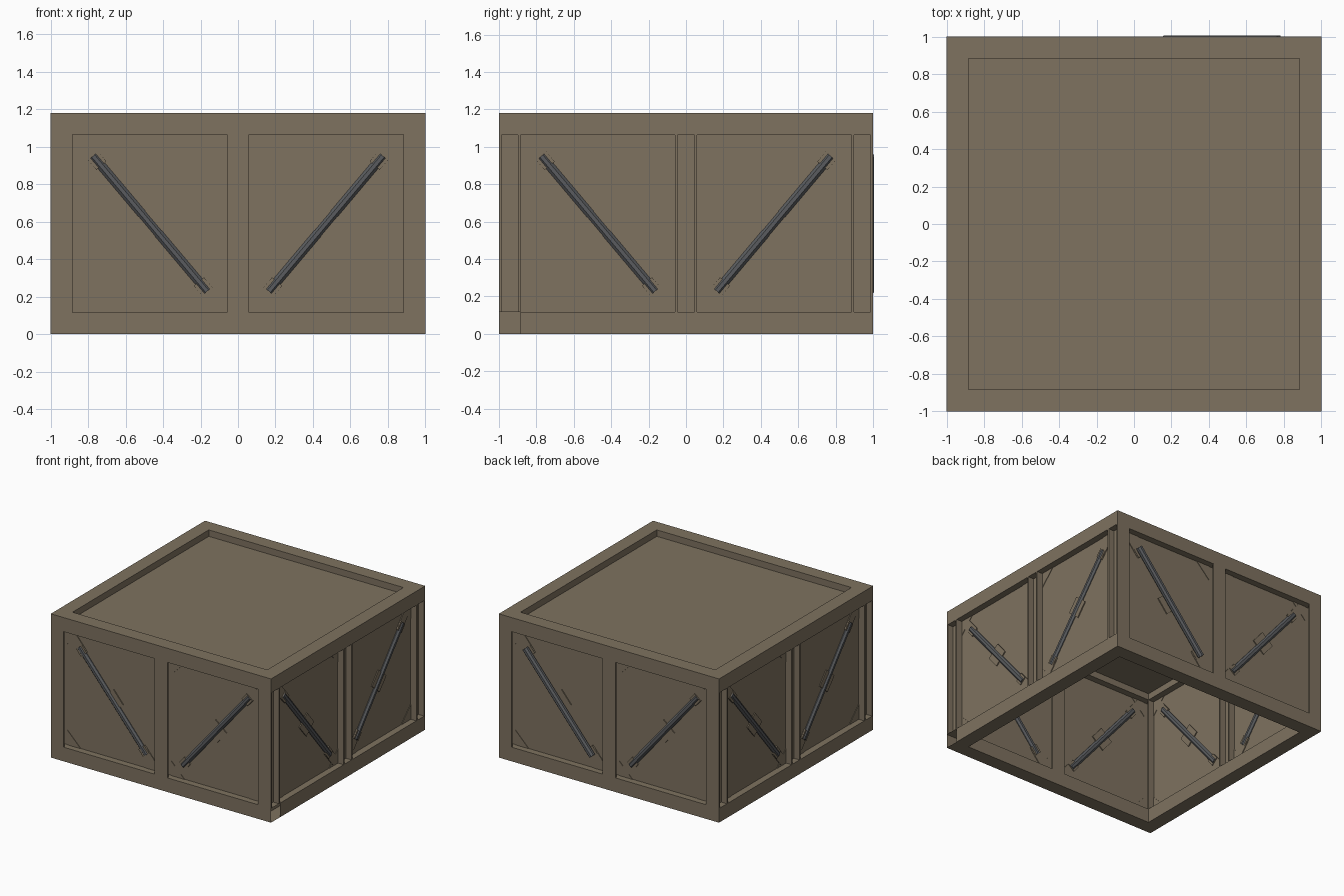
import bpy, bmesh, math
from mathutils import Matrix, Vector

cube = bpy.data.objects.get("Cube")
if cube:
    bpy.data.objects.remove(cube, do_unlink=True)


def material(name, rgb):
    m = bpy.data.materials.new(name)
    m.use_nodes = True
    m.diffuse_color = (*rgb, 1)
    m.node_tree.nodes["Principled BSDF"].inputs["Base Color"].default_value = (*rgb, 1)
    return m


TAN = material("tan_paint", (0.209, 0.168, 0.116))
STEEL = material("grey_steel", (0.1, 0.105, 0.112))

H = 1.18            # total height
B = 0.116           # beam width
IN = 1 - B          # inner edge of the frame
MID = 1 - B / 2     # centre plane of the walls
Z0, Z1 = B, H - B   # wall opening


def finish(name, bm, mat, matrix=Matrix()):
    bm.transform(matrix)
    bmesh.ops.recalc_face_normals(bm, faces=bm.faces)
    me = bpy.data.meshes.new(name)
    bm.to_mesh(me)
    bm.free()
    me.materials.append(mat)
    ob = bpy.data.objects.new(name, me)
    bpy.context.collection.objects.link(ob)
    return ob


def box(bm, centre, size, rot=Matrix()):
    m = Matrix.Translation(centre) @ rot @ Matrix.Diagonal((*size, 1))
    bmesh.ops.create_cube(bm, size=1, matrix=m)


def ring(name, z, open_end=False):
    """Square hollow-beam ring; one beam end may be left open."""
    bm = bmesh.new()
    rows = []
    for r, h in ((1, z), (1, z + B), (IN, z + B), (IN, z)):
        rows.append([bm.verts.new((sx * r, sy * r, h))
                     for sx, sy in ((-1, -1), (1, -1), (1, 1), (-1, 1))])
    for i in range(4):
        a, b = rows[i], rows[(i + 1) % 4]
        for k in range(4):
            n = (k + 1) % 4
            bm.faces.new((a[k], a[n], b[n], b[k]))
    bmesh.ops.recalc_face_normals(bm, faces=bm.faces)
    if open_end:
        side = [f for f in bm.faces if f.calc_center_median().x > 0.99]
        geom = side + list({e for f in side for e in f.edges})
        geom += list({v for f in side for v in f.verts})
        bmesh.ops.bisect_plane(bm, geom=geom, plane_co=(0, -IN, 0), plane_no=(0, 1, 0))
        gone = [f for f in bm.faces if f.calc_center_median().x > 0.99
                and f.calc_center_median().y < -IN]
        bmesh.ops.delete(bm, geom=gone, context='FACES')
    finish(name, bm, TAN)


# Frame rings and roof panel
ring("bottom_frame", 0, open_end=True)
ring("top_frame", Z1)
bm = bmesh.new()
box(bm, (0, 0, H - B / 2), (2 * IN, 2 * IN, 0.01))
finish("roof_panel", bm, TAN)

# Upright I-beams, flanges facing front and back
T = 0.013
for px in (-MID, 0, MID):
    for py in (-MID, 0, MID):
        if px == 0 and py == 0:
            continue
        bm = bmesh.new()
        zc, h = H / 2, Z1 - Z0
        for s in (-1, 1):
            box(bm, (px, py + s * (B - T) / 2, zc), (B, T, h))
        box(bm, (px, py, zc), (T, B - 2 * T, h))
        finish("upright_post", bm, TAN)

# Diagonal brace line on the wall plane (mirrored for the other bay)
TOP = Vector((0.77, 0, 0.947))
LOW = Vector((0.168, 0, 0.232))
AXIS = (TOP - LOW).normalized()
LENGTH = (TOP - LOW).length
TILT = AXIS.to_track_quat('Z', 'Y').to_matrix().to_4x4()
# Local frame: z along the brace, y through the wall
TILT = Matrix.Rotation(math.atan2(AXIS.x, AXIS.z), 4, 'Y')


def corner_gusset(bm, x, z, sx, sz, leg=0.12, t=0.016):
    pts = ((x, z), (x + sx * leg, z), (x, z + sz * leg))
    rows = [[bm.verts.new((a, y, b)) for a, b in pts] for y in (-t / 2, t / 2)]
    bm.faces.new(rows[0])
    bm.faces.new(rows[1])
    for k in range(3):
        n = (k + 1) % 3
        bm.faces.new((rows[0][k], rows[0][n], rows[1][n], rows[1][k]))


for wall, turn in (("front", 0), ("left", 90), ("back", 180), ("right", 270)):
    place = Matrix.Rotation(math.radians(turn), 4, 'Z') @ Matrix.Translation((0, -MID, 0))

    # Wall panel on the centre plane
    bm = bmesh.new()
    box(bm, (0, 0, H / 2), (2 * MID, 0.008, Z1 - Z0))
    finish(wall + "_panel", bm, TAN, place)

    for s in (-1, 1):
        bay = place @ Matrix.Diagonal((s, 1, 1, 1))

        # Corner gussets
        bm = bmesh.new()
        for x, sx in ((B / 2, 1), (IN, -1)):
            for z, sz in ((Z0, 1), (Z1, -1)):
                corner_gusset(bm, x, z, sx, sz)
        finish(wall + "_corner_gussets", bm, TAN, bay)

        # Brace plates: middle plate, end plates and end sleeves
        bm = bmesh.new()
        box(bm, (TOP + LOW) / 2, (0.13, 0.024, 0.135), TILT)
        for end, d in ((TOP, 1), (LOW, -1)):
            box(bm, end + AXIS * d * 0.03, (0.073, 0.02, 0.155), TILT)
            box(bm, end - AXIS * d * 0.028, (0.07, 0.032, 0.07), TILT)
        finish(wall + "_brace_plates", bm, TAN, bay)

        # Round brace rod; one on the back sits proud of the frame
        proud = -0.039 if wall == "back" and s == -1 else 0
        bm = bmesh.new()
        centre = (TOP + LOW) / 2 + Vector((0, proud, 0))
        bmesh.ops.create_cone(bm, cap_ends=True, segments=8, radius1=0.026, radius2=0.026,
                              depth=LENGTH + 0.01,
                              matrix=Matrix.Translation(centre) @ TILT
                              @ Matrix.Rotation(math.pi / 8, 4, 'Z'))
        finish(wall + "_brace_rod", bm, STEEL, bay)
